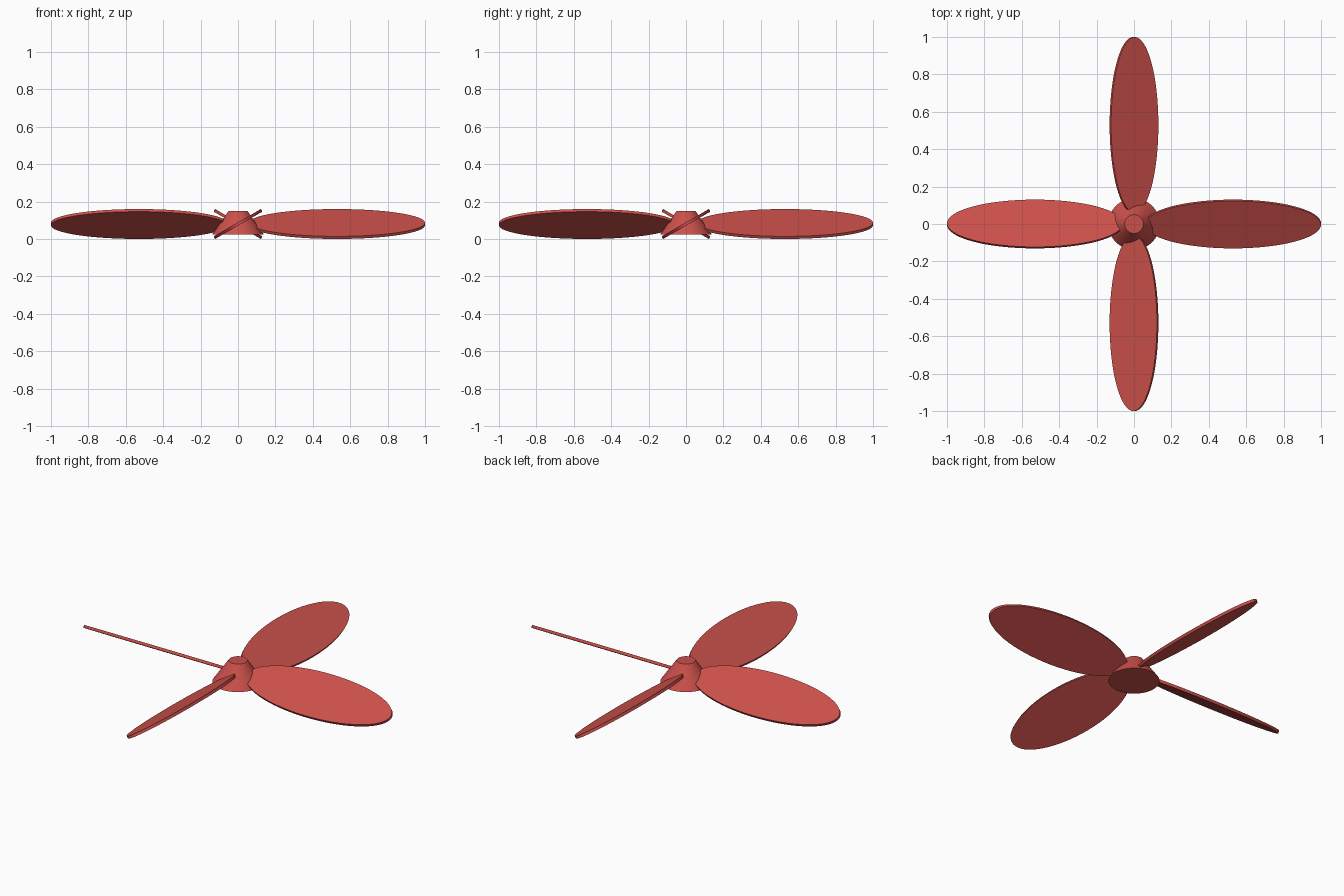
import bpy
from math import radians
from mathutils import Matrix

if "Cube" in bpy.data.objects:
    bpy.data.objects.remove(bpy.data.objects["Cube"])

red = bpy.data.materials.new("red")
red.diffuse_color = (0.6, 0.08, 0.07, 1)
red.use_nodes = True
red.node_tree.nodes["Principled BSDF"].inputs["Base Color"].default_value = red.diffuse_color


def finish(obj, name):
    obj.name = name
    obj.data.materials.append(red)
    bpy.ops.object.shade_smooth_by_angle(angle=radians(35))


# Hub: truncated cone
Z0, Z1 = 0.025, 0.15
bpy.ops.mesh.primitive_cone_add(vertices=64, radius1=0.137, radius2=0.05,
                                depth=Z1 - Z0, location=(0, 0, (Z0 + Z1) / 2))
finish(bpy.context.object, "hub")

# Blades: thin elliptical discs, pitched 30 degrees, four around the hub
CENTRE, LENGTH, WIDTH, THICK = 0.53, 0.47, 0.146, 0.016
for i in range(4):
    bpy.ops.mesh.primitive_cylinder_add(vertices=64, radius=1, depth=1)
    blade = bpy.context.object
    shape = (Matrix.Translation((0, 0, 0.08))
             @ Matrix.Rotation(radians(90 * i), 4, 'Z')
             @ Matrix.Translation((CENTRE, 0, 0))
             @ Matrix.Rotation(radians(30), 4, 'X')
             @ Matrix.Diagonal((LENGTH, WIDTH, THICK, 1)))
    blade.data.transform(shape)
    finish(blade, f"blade_{i + 1}")
